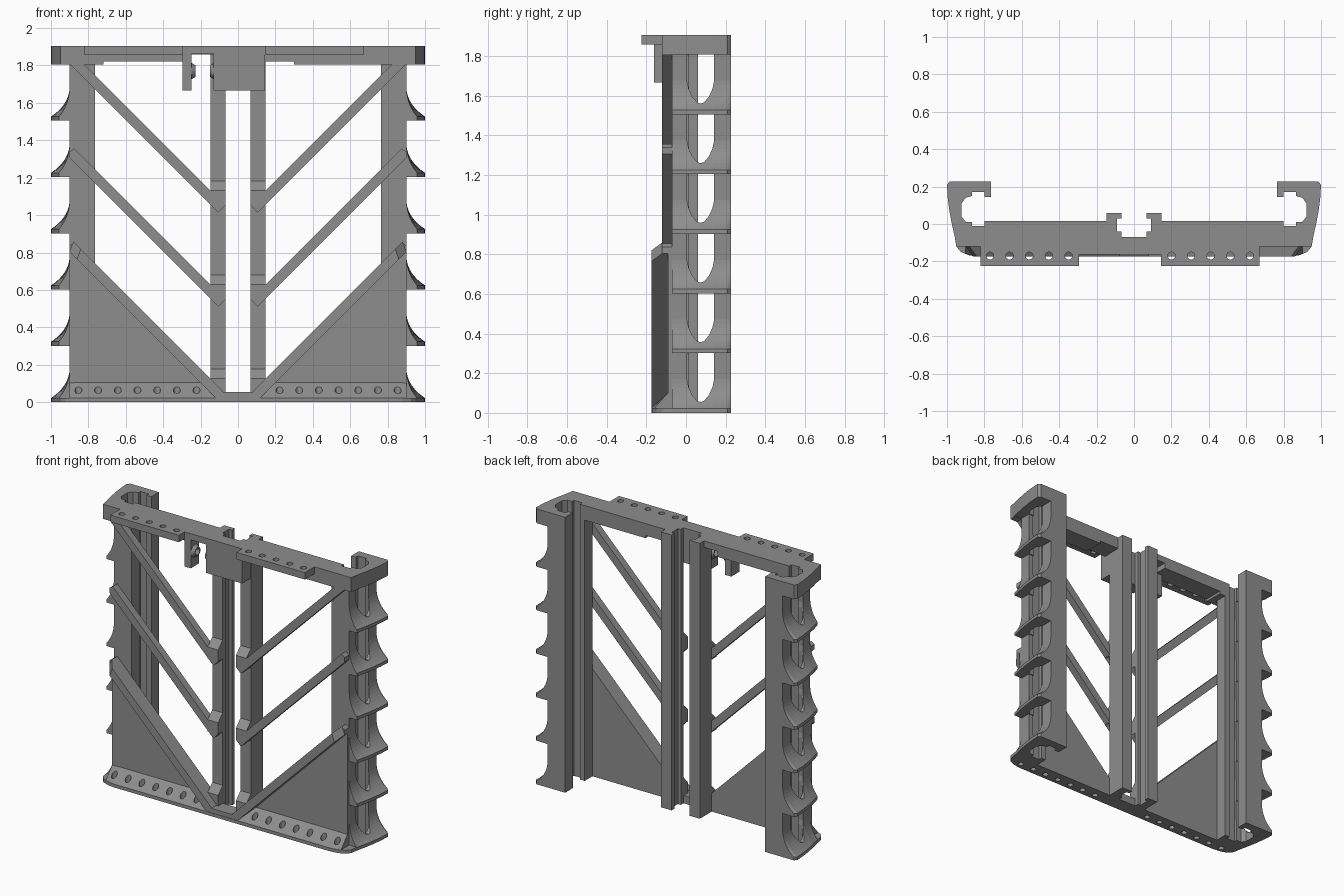
import bpy, bmesh, math
from mathutils import Vector

if "Cube" in bpy.data.objects:
    bpy.data.objects.remove(bpy.data.objects["Cube"])

grey = bpy.data.materials.new("mid grey")
grey.diffuse_color = (0.27, 0.27, 0.27, 1)
grey.use_nodes = True
grey.node_tree.nodes["Principled BSDF"].inputs["Base Color"].default_value = grey.diffuse_color


def loft(bm, sections):
    """Skin a stack of equal-length outlines and cap both ends."""
    rings = [[bm.verts.new(p) for p in s] for s in sections]
    n = len(rings[0])
    for a, b in zip(rings, rings[1:]):
        for i in range(n):
            j = (i + 1) % n
            bm.faces.new((a[i], a[j], b[j], b[i]))
    bm.faces.new(rings[0][::-1])
    bm.faces.new(rings[-1])


def prism(bm, outline, axis, lo, hi):
    """Extrude a 2D outline along an axis: x takes (y,z), y takes (x,z), z takes (x,y)."""
    put = {"x": lambda p, d: (d, p[0], p[1]),
           "y": lambda p, d: (p[0], d, p[1]),
           "z": lambda p, d: (p[0], p[1], d)}[axis]
    loft(bm, [[put(p, d) for p in outline] for d in (lo, hi)])


def box(bm, x0, x1, y0, y1, z0, z1):
    prism(bm, [(x0, y0), (x1, y0), (x1, y1), (x0, y1)], "z", z0, z1)


def circle(u, v, r, n=16):
    return [(u + r * math.cos(2 * math.pi * i / n), v + r * math.sin(2 * math.pi * i / n))
            for i in range(n)]


def finish(name, bm, cutters=(), mirror=False, helper=False):
    bmesh.ops.recalc_face_normals(bm, faces=bm.faces[:])
    mesh = bpy.data.meshes.new(name)
    bm.to_mesh(mesh)
    bm.free()
    ob = bpy.data.objects.new(name, mesh)
    bpy.context.collection.objects.link(ob)
    mesh.materials.append(grey)
    for c in cutters:
        m = ob.modifiers.new("cut", "BOOLEAN")
        m.operation, m.solver, m.object = "DIFFERENCE", "EXACT", c
    if mirror:
        m = ob.modifiers.new("mirror", "MIRROR")
        m.use_clip = False
        m.use_mirror_merge = False
    if helper:
        ob.hide_render = True
        ob.display_type = "WIRE"
    return ob


PITCH, TOP = 0.301, 1.905

# Side rail with flared fins and end cap: one section, scaled along the curved outer edge
section = [(0.765, TOP), (0.765, 0)]
for k in range(6):
    z0 = k * PITCH
    section.append((1.0, z0))
    for i in range(9):
        t = 1 - i / 8
        section.append((0.9 * (1 - t) ** 2 + 2 * 0.91 * t * (1 - t) + t * t,
                        z0 + 0.17 * (1 - t) ** 2 + 0.16 * t * (1 - t) + 0.022 * t * t))
    section.append((0.9, z0 + PITCH))
section += [(1.0, 1.806), (1.0, TOP)]
tips = [(-0.07, 0.958), (0.0, 0.974), (0.07, 0.987), (0.14, 0.996), (0.21, 1.0), (0.228, 0.985)]

# Guide channel inside the rail
bm = bmesh.new()
prism(bm, [(0.7, 0.015), (0.8, 0.015), (0.8, -0.01), (0.865, -0.01), (0.865, 0.012), (0.9, 0.012),
           (0.922, 0.04), (0.922, 0.11), (0.9, 0.14), (0.865, 0.15), (0.865, 0.17), (0.8, 0.17),
           (0.8, 0.145), (0.7, 0.145)], "z", -0.1, 2.0)
channel = finish("channel_cutter", bm, helper=True)

# Rounded windows between the fins
bm = bmesh.new()
for k in range(6):
    half = [(0.0685, 0.17), (0.06, 0.13), (0.042, 0.09), (0.018, 0.061)]
    pts = [(0.0685, 0.3)] + half + [(0, 0.055)] + [(-a, b) for a, b in half[::-1]] + [(-0.0685, 0.3)]
    prism(bm, [(0.0735 + a, k * PITCH + b) for a, b in pts], "x", 0.84, 0.95)
windows = finish("window_cutter", bm, helper=True)

bm = bmesh.new()
loft(bm, [[(0.9 + (x - 0.9) * (t - 0.9) / 0.1 if x > 0.9 else x, y, z) for x, z in section]
          for y, t in tips])
finish("side_rail", bm, [channel, windows], mirror=True)

# Grooved centre posts
bm = bmesh.new()
prism(bm, [(0.148, -0.07), (0.148, 0.06), (0.068, 0.06), (0.068, 0.03), (0.09, 0.03),
           (0.09, -0.04), (0.068, -0.04), (0.068, -0.07)], "z", 0, TOP)
finish("centre_post", bm, mirror=True)

# Diagonal braces, with small gussets where they meet the posts
bm = bmesh.new()
for lo, hi in ((0.909, 0.984), (0.406, 0.481), (-0.096, -0.021)):
    outer = [(0.9, 0.9 + lo), (0.9, 0.858 + hi), (0.875, 0.875 + hi)]
    if lo > 0.9:
        outer = [(0.9, 1.809), (0.9, 1.85), (0.866, 1.85)]
    prism(bm, [(0.105, 0.105 + lo), *outer, (0.068, 0.068 + hi)], "y", -0.12, -0.07)
    g = 0.068 + hi
    prism(bm, [(-0.12, g), (-0.07, g), (-0.07, g + 0.13), (-0.12, g + 0.08)], "x", 0.068, 0.148)

# Deeper front layer of the lowest brace, bevelled at its outer end
loft(bm, [[(0.12, y, 0.024), (e, y, e - 0.096), (e - 0.02, y, e - 0.041), (e - 0.04, y, e - 0.061),
           (0.078, y, 0.057)] for y, e in ((-0.175, 0.86), (-0.12, 0.9))])
finish("diagonal_brace", bm, mirror=True)

# Triangular lower panel
bm = bmesh.new()
prism(bm, [(0.06, 0), (0.9, 0), (0.9, 0.83), (0.1, 0.03), (0.06, 0.03)], "y", -0.09, -0.07)
finish("lower_panel", bm, mirror=True)

# Base plate with sloped, drilled ledge
bm = bmesh.new()
for k in range(7):
    prism(bm, circle(0.222 + 0.1052 * k, -0.1325, 0.019), "z", -0.1, 0.3)
base_holes = finish("base_hole_cutter", bm, helper=True)
bm = bmesh.new()
prism(bm, [(0, -0.07), (0.958, -0.07), (0.95, -0.12), (0.925, -0.15), (0.88, -0.168),
           (0.82, -0.175), (0, -0.175)], "z", 0, 0.023)
finish("base_plate", bm, [base_holes], mirror=True)
bm = bmesh.new()
loft(bm, [[(0.12, -0.175, 0.023), (0.84, -0.175, 0.023), (0.9, -0.16, 0.023),
           (0.9, -0.071, 0.023), (0.12, -0.071, 0.023)],
          [(0.15, -0.09, 0.105), (0.84, -0.09, 0.105), (0.9, -0.088, 0.105),
           (0.9, -0.071, 0.105), (0.15, -0.071, 0.105)]])
finish("base_ledge", bm, [base_holes], mirror=True)
bm = bmesh.new()
box(bm, -0.12, 0.12, -0.172, -0.07, 0.02, 0.053)
finish("base_centre", bm)

# Top beam: full upper layer, lower layer open beside the latch block
bm = bmesh.new()
prism(bm, [(0, -0.12), (0.95, -0.12), (0.958, -0.07), (0.765, -0.07), (0.765, 0.015),
           (0.1, 0.015), (0.1, -0.07), (0, -0.07)], "z", 1.86, TOP)
prism(bm, [(0.72, -0.12), (0.95, -0.12), (0.958, -0.07), (0.765, -0.07), (0.765, 0.015),
           (0.72, 0.015)], "z", 1.804, 1.86)
finish("top_beam", bm, mirror=True)
bm = bmesh.new()
box(bm, -0.72, -0.25, -0.12, 0.015, 1.822, 1.86)
box(bm, 0.1, 0.3, -0.12, 0.015, 1.822, 1.86)
box(bm, 0.3, 0.72, -0.12, 0.015, 1.804, 1.86)
finish("top_beam_underside", bm)

# Drilled mounting flanges
for name, x0, h0 in (("left_flange", -0.82, -0.77), ("right_flange", 0.145, 0.2)):
    bm = bmesh.new()
    for k in range(5):
        prism(bm, circle(h0 + 0.105 * k, -0.17, 0.02), "z", 1.7, 2.0)
    holes = finish(name + "_hole_cutter", bm, helper=True)
    bm = bmesh.new()
    box(bm, x0, x0 + 0.525, -0.225, -0.12, 1.857, TOP)
    finish(name, bm, [holes])

# Latch block, tab and the facing pivot bosses
bm = bmesh.new()
prism(bm, circle(-0.118, 1.77, 0.022), "x", -0.4, -0.1)
pivot = finish("pivot_cutter", bm, helper=True)
bm = bmesh.new()
box(bm, -0.13, 0.145, -0.162, -0.07, 1.665, TOP)
finish("latch_block", bm, [pivot])
bm = bmesh.new()
box(bm, -0.297, -0.248, -0.162, -0.07, 1.665, 1.87)
box(bm, -0.297, -0.13, -0.162, -0.12, 1.862, TOP)
finish("latch_tab", bm, [pivot])
for name, xa, xb in (("tab_boss", -0.249, -0.226), ("block_boss", -0.129, -0.15)):
    bm = bmesh.new()
    loft(bm, [[(x, y, z) for y, z in circle(-0.118, 1.77, r)]
              for x, r in ((xa, 0.044), (xb, 0.03))])
    finish(name, bm, [pivot])
